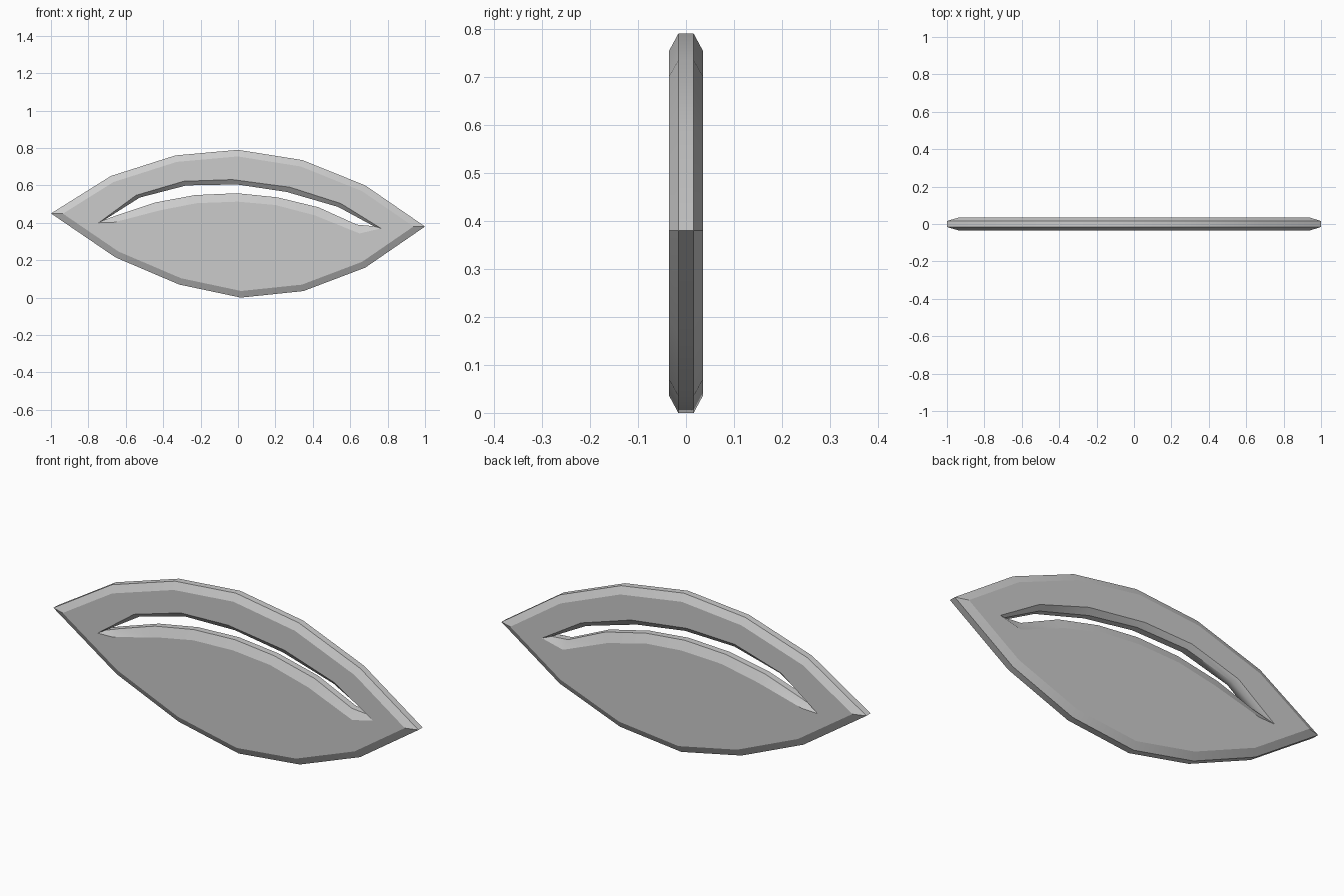
import bpy, bmesh, math
from mathutils import Vector

if "Cube" in bpy.data.objects:
    bpy.data.objects.remove(bpy.data.objects["Cube"])

RIM_Y, FACE_Y, INSET = 0.016, 0.035, 0.035

# Outer leaf outline (x, z), clockwise from the left tip
outer = [(-1, .45), (-.68, .65), (-.335, .76), (0, .79), (.345, .735), (.68, .6),
         (1, .38), (.68, .16), (.35, .035), (.015, 0), (-.315, .07), (-.655, .215)]

# Slot outline: narrow waist at the rim, wider opening at the flat faces
slot_rim = [(-.715, .415), (-.525, .535), (-.275, .6), (-.005, .605), (.26, .565),
            (.535, .485), (.725, .382), (.635, .39), (.43, .483), (.21, .536),
            (-.005, .558), (-.23, .548), (-.445, .508), (-.64, .443)]
slot_face = [(-.745, .4), (-.545, .547), (-.29, .622), (-.03, .631), (.278, .59),
             (.55, .503), (.765, .37), (.65, .343), (.41, .44), (.2, .495),
             (0, .513), (-.22, .505), (-.42, .466), (-.66, .403)]


def inset(points, d):
    """Mitred inward offset of a clockwise polygon."""
    pts = [Vector(p) for p in points]
    result = []
    for i, p in enumerate(pts):
        a = (p - pts[i - 1]).normalized()
        b = (pts[(i + 1) % len(pts)] - p).normalized()
        na, nb = Vector((a.y, -a.x)), Vector((b.y, -b.x))
        result.append(p + (na + nb) * d / (1 + na.dot(nb)))
    return result


bm = bmesh.new()


def wall(rim, face):
    """Bevel, rim, bevel strip; returns the front and back border loops."""
    levels = ((face, -FACE_Y), (rim, -RIM_Y), (rim, RIM_Y), (face, FACE_Y))
    loops = [[bm.verts.new((p[0], y, p[1])) for p in pts] for pts, y in levels]
    n = len(rim)
    for a, b in zip(loops, loops[1:]):
        for i in range(n):
            j = (i + 1) % n
            bm.faces.new((a[i], a[j], b[j], b[i]))
    return loops[0], loops[-1]


# Outer and slot walls, joined by flat front and back faces
outer_ends = wall(outer, inset(outer, INSET))
slot_ends = wall(slot_rim, slot_face)
for o, s in zip(outer_ends, slot_ends):
    edges = [bm.edges.get((l[i - 1], l[i])) for l in (o, s) for i in range(len(l))]
    bmesh.ops.triangle_fill(bm, edges=edges, use_beauty=True, normal=(0, o[0].co.y, 0))
bmesh.ops.recalc_face_normals(bm, faces=bm.faces[:])

mesh = bpy.data.meshes.new("slotted_leaf_plate")
bm.to_mesh(mesh)
bm.free()
plate = bpy.data.objects.new("slotted_leaf_plate", mesh)
bpy.context.collection.objects.link(plate)

# Smooth edge strips, flat front and back
bpy.context.view_layer.objects.active = plate
plate.select_set(True)
bpy.ops.object.shade_smooth_by_angle(angle=math.radians(40))
for f in mesh.polygons:
    if abs(f.normal.y) > 0.99:
        f.use_smooth = False
